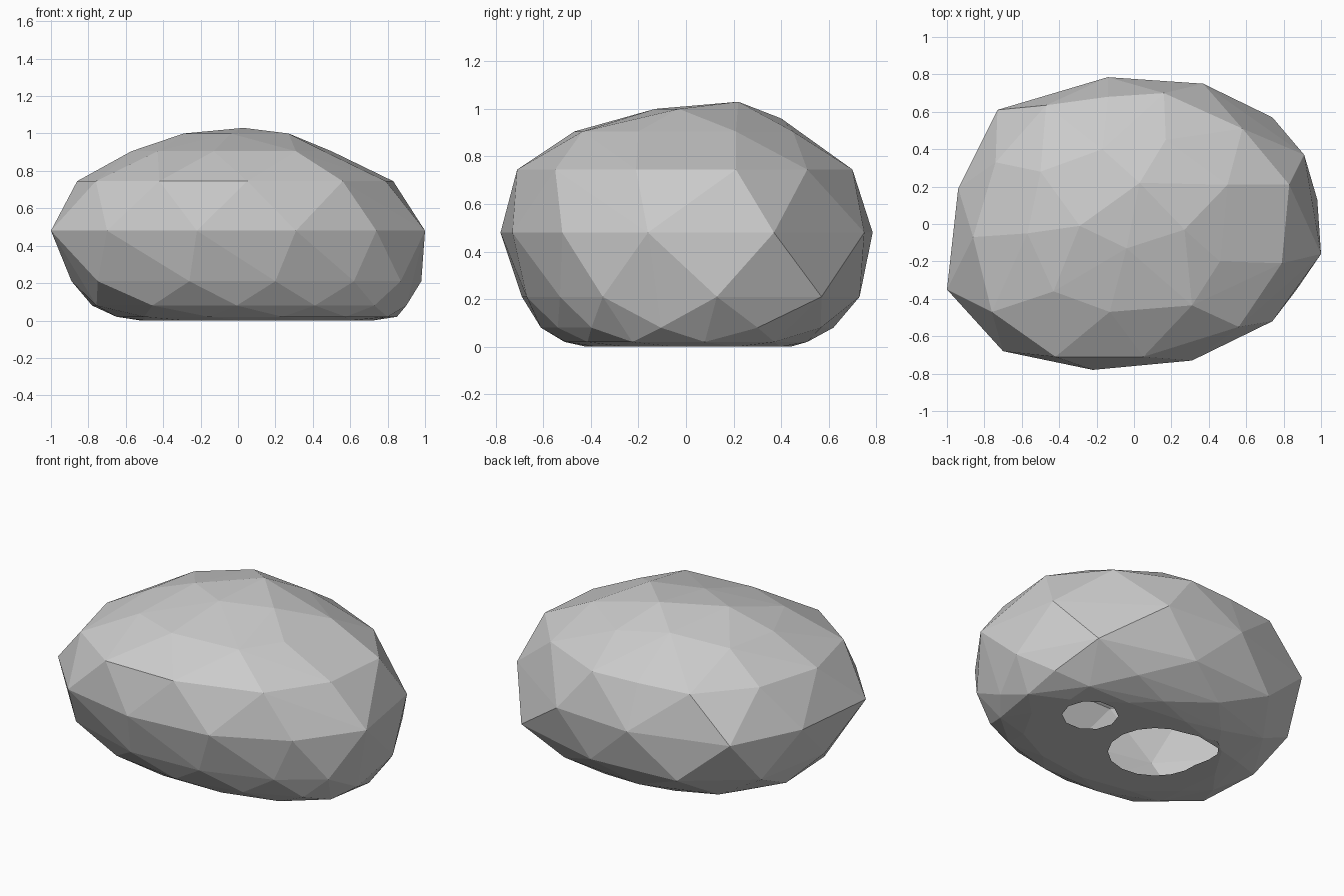
import bpy, bmesh, math

if "Cube" in bpy.data.objects:
    bpy.data.objects.remove(bpy.data.objects["Cube"])

# main contour corners read around the boulder
low = [(.87, -.35), (.98, .13), (.74, .57), (.15, .73), (-.42, .69), (-.8, .4),
       (-.89, -.1), (-.75, -.53), (-.26, -.69), (.2, -.67), (.62, -.53)]
belt = [(-1, -.35), (-.7, -.68), (-.22, -.78), (.31, -.73), (.74, -.52), (1, -.16),
        (.91, .37), (.37, .75), (-.14, .785), (-.73, .61), (-.94, .19)]
shoulder = [(-.76, -.47), (-.42, -.71), (.05, -.71), (.56, -.55), (.79, -.21), (.83, .21),
            (.58, .51), (.16, .7), (-.14, .68), (-.47, .635), (-.74, .33), (-.86, -.07)]
crown = [(-.57, -.05), (-.43, -.36), (-.13, -.47), (.31, -.435), (.46, -.2),
         (.5, .21), (.17, .45), (-.5, .28)]
summit = [(-.29, -.01), (-.04, -.13), (.27, -.03)]


def inset(ring, x0, x1, y0, y1):
    """Next ring down: corners midway along the edges, fitted to an extent."""
    mid = [((a[0] + b[0]) / 2, (a[1] + b[1]) / 2) for a, b in zip(ring, ring[1:] + ring[:1])]
    xs, ys = zip(*mid)
    fit = lambda v, s, lo, hi: lo + (v - min(s)) / (max(s) - min(s)) * (hi - lo)
    return [(fit(x, xs, x0, x1), fit(y, ys, y0, y1)) for x, y in mid]


def opening(cx, cy, lobes, n):
    """Outline of overlapping round lobes (x, y, radius) as seen from a centre."""
    points = []
    for i in range(n):
        c, s = math.cos(i * math.tau / n), math.sin(i * math.tau / n)
        reach = 0
        for x, y, r in lobes:
            along = (x - cx) * c + (y - cy) * s
            off = (x - cx) * s - (y - cy) * c
            if abs(off) < r:
                reach = max(reach, along + math.sqrt(r * r - off * off))
        points.append((cx + reach * c, cy + reach * s))
    return points


# underside rings, each derived from the one above
foot = inset(low, -.78, .9, -.61, .62)
sole = inset(foot, -.65, .85, -.51, .51)
rim = inset(sole, -.52, .72, -.42, .44)

# faceted shell
bm = bmesh.new()
levels = [(rim, 0), (sole, .02), (foot, .08), (low, .21), (belt, .48), (shoulder, .745),
          (crown, .905), ([(-.17, .4)], .96), (summit, 1), ([(.03, .22)], 1.03)]
verts = [bm.verts.new((x, y, z)) for ring, z in levels for x, y in ring]
bmesh.ops.convex_hull(bm, input=verts)
bmesh.ops.delete(bm, geom=[v for v in bm.verts if not v.link_faces], context='VERTS')

# underside plate with two openings
base = [f for f in bm.faces if all(v.co.z < .001 for v in f.verts)]
bmesh.ops.delete(bm, geom=base, context='FACES')
edges = [e for e in bm.edges if e.is_boundary]
small = opening(.45, .15, [(.45, .15, .16)], 10)
large = opening(-.13, .1, [(-.1, .07, .27), (-.26, .25, .14)], 18)
for loop in (small, large):
    vs = [bm.verts.new((x, y, 0)) for x, y in loop]
    edges += [bm.edges.new((vs[i - 1], vs[i])) for i in range(len(vs))]
bmesh.ops.triangle_fill(bm, use_beauty=True, use_dissolve=False, edges=edges, normal=(0, 0, -1))
bmesh.ops.recalc_face_normals(bm, faces=bm.faces[:])

mesh = bpy.data.meshes.new("boulder")
bm.to_mesh(mesh)
bm.free()
bpy.context.collection.objects.link(bpy.data.objects.new("boulder", mesh))
